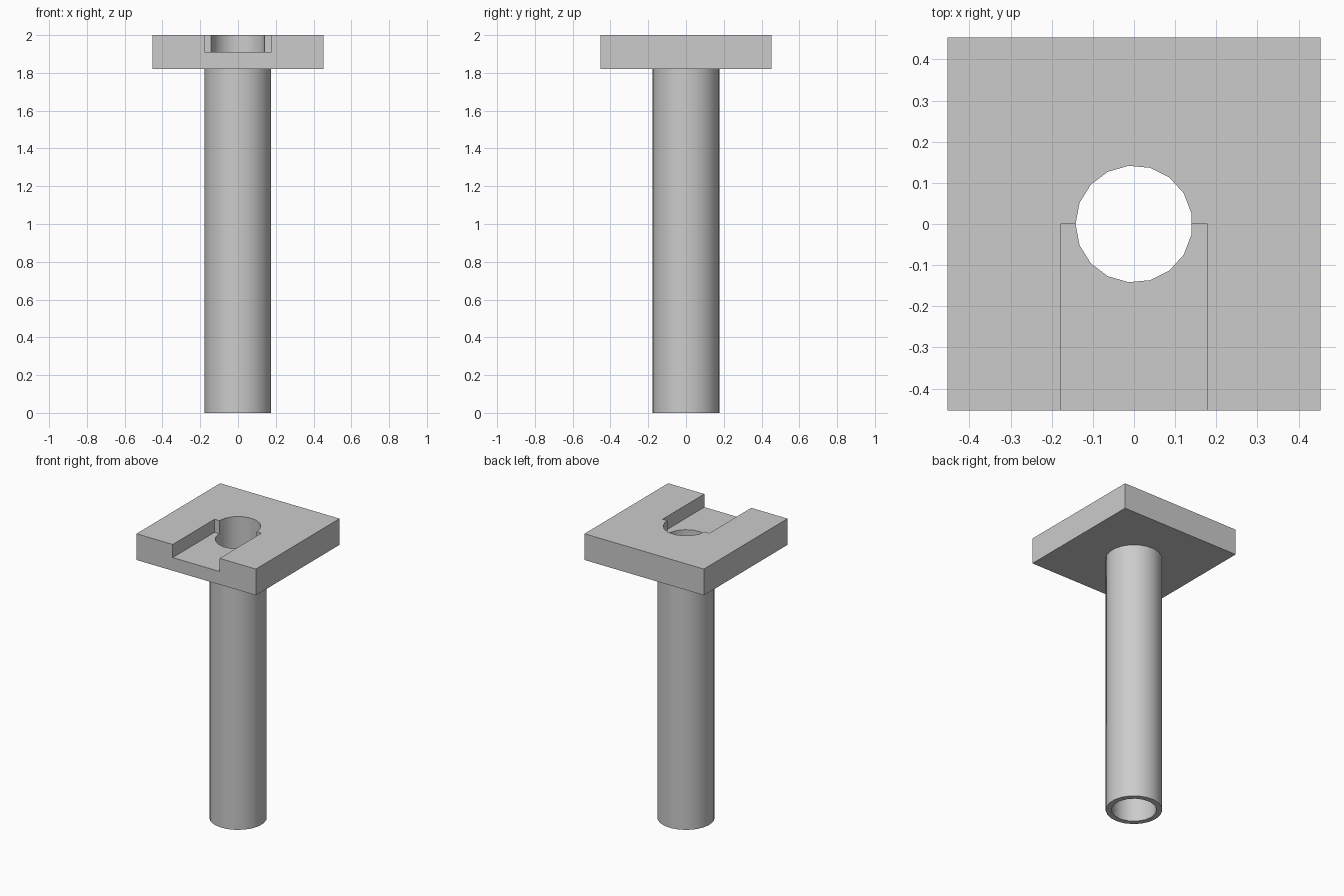
import bpy
from math import pi
from mathutils import Vector

HALF = 0.453           # half width of the square plate
PLATE_Z, TOP = 1.82, 2.0
FLOOR_Z = 1.91         # floor of the open slot
OUTER, BORE = 0.178, 0.142
OUTER_SIDES, BORE_SIDES = 21, 17

if "Cube" in bpy.data.objects:
    bpy.data.objects.remove(bpy.data.objects["Cube"], do_unlink=True)

grey = bpy.data.materials.new("plain_grey")
grey.use_nodes = True
colour = (0.6, 0.6, 0.6, 1)
grey.diffuse_color = colour
grey.node_tree.nodes["Principled BSDF"].inputs["Base Color"].default_value = colour


def box(name, low, high):
    low, high = Vector(low), Vector(high)
    bpy.ops.mesh.primitive_cube_add(size=1, location=(low + high) / 2)
    ob = bpy.context.object
    ob.name = name
    ob.scale = high - low
    bpy.ops.object.transform_apply(location=True, scale=True)
    ob.data.materials.append(grey)
    return ob


def cylinder(name, radius, sides, low, high):
    # The first corner is turned to point along -x
    bpy.ops.mesh.primitive_cylinder_add(
        vertices=sides, radius=radius, depth=high - low,
        location=(0, 0, (low + high) / 2), rotation=(0, 0, pi / 2))
    ob = bpy.context.object
    ob.name = name
    bpy.ops.object.transform_apply(location=True, rotation=True)
    ob.data.materials.append(grey)
    return ob


def cut(target, cutter):
    cutter.hide_render = True
    bpy.ops.object.select_all(action="DESELECT")
    target.select_set(True)
    bpy.context.view_layer.objects.active = target
    mod = target.modifiers.new("cut", "BOOLEAN")
    mod.operation = "DIFFERENCE"
    mod.solver = "EXACT"
    mod.object = cutter
    bpy.ops.object.modifier_apply(modifier=mod.name)


# Square top plate and hollow stem
plate = box("top_plate", (-HALF, -HALF, PLATE_Z), (HALF, HALF, TOP))
stem = cylinder("hollow_stem", OUTER, OUTER_SIDES, 0, PLATE_Z)

# Slot running from the centre out through the front edge
slot = box("slot_cutter", (-OUTER, -HALF - 0.1, FLOOR_Z), (OUTER, 0, TOP + 0.1))
cut(plate, slot)

# Round bore through the plate and the whole stem
bore = cylinder("bore_cutter", BORE, BORE_SIDES, -0.1, TOP + 0.1)
cut(plate, bore)
cut(stem, bore)

for cutter in (slot, bore):
    bpy.data.objects.remove(cutter, do_unlink=True)

# Round walls smooth, corners sharp
for part in (plate, stem):
    bpy.ops.object.select_all(action="DESELECT")
    part.select_set(True)
    bpy.context.view_layer.objects.active = part
    bpy.ops.object.shade_smooth_by_angle(angle=pi / 6)
